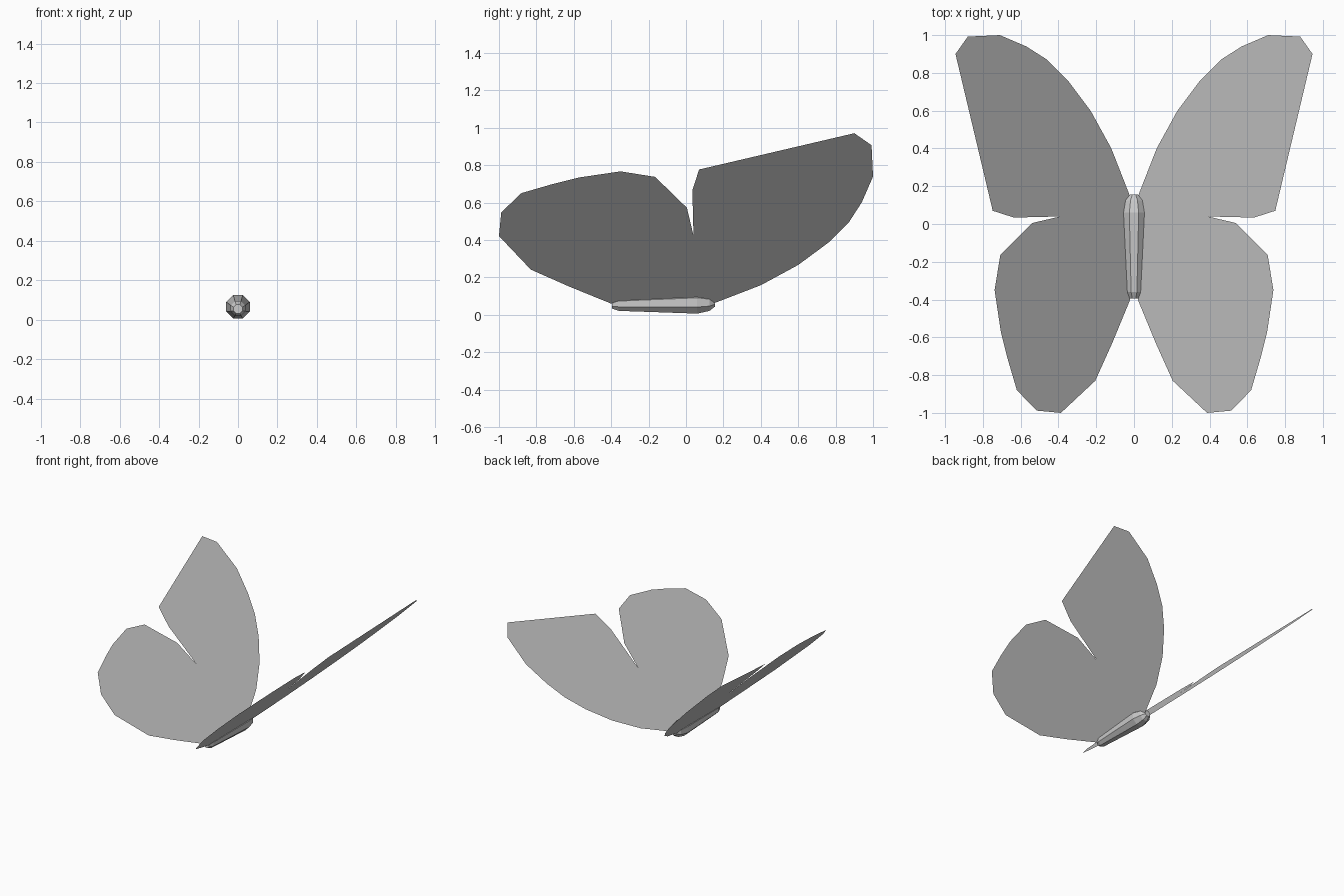
import bpy, bmesh, math

if "Cube" in bpy.data.objects:
    bpy.data.objects.remove(bpy.data.objects["Cube"])


def make_object(name, verts, faces):
    mesh = bpy.data.meshes.new(name)
    mesh.from_pydata(verts, [], faces)
    bm = bmesh.new()
    bm.from_mesh(mesh)
    bmesh.ops.recalc_face_normals(bm, faces=bm.faces)
    bm.to_mesh(mesh)
    bm.free()
    obj = bpy.data.objects.new(name, mesh)
    bpy.context.collection.objects.link(obj)
    return obj


# Wing outline seen from above: fore wing, notch, hind wing
outline = [
    (0.02, 0.14), (0.03, 0.17), (0.12, 0.40), (0.23, 0.60), (0.35, 0.76),
    (0.46, 0.87), (0.57, 0.94), (0.71, 1.0), (0.88, 0.992), (0.945, 0.90),
    (0.748, 0.07), (0.635, 0.034), (0.39, 0.04),
    (0.54, 0.005), (0.708, -0.165), (0.738, -0.35), (0.705, -0.57),
    (0.67, -0.71), (0.62, -0.88), (0.515, -0.988), (0.387, -1.0),
    (0.205, -0.83), (0.115, -0.63), (0.02, -0.40),
]

# Both wings: flat sheets raised at about 45 degrees
for side, name in ((1, "right_wing"), (-1, "left_wing")):
    pts = [(side * x, y, 0.04 + 0.985 * x) for x, y in outline]
    make_object(name, pts, [tuple(range(len(pts)))])

# Body: tapered eight-sided tube, (y, centre z, radius) per ring
rings = [(0.155, 0.066, 0.024), (0.125, 0.065, 0.048), (0.06, 0.066, 0.0645),
         (-0.36, 0.058, 0.040), (-0.395, 0.055, 0.024)]
N = 8
verts, faces = [], []
for y, z, r in rings:
    for i in range(N):
        a = math.tau * (i + 0.5) / N
        verts.append((r * math.cos(a), y, z + r * math.sin(a)))
for k in range(len(rings) - 1):
    for i in range(N):
        j = (i + 1) % N
        faces.append((k * N + i, k * N + j, (k + 1) * N + j, (k + 1) * N + i))
faces.append(tuple(range(N)))
faces.append(tuple(range((len(rings) - 1) * N, len(rings) * N)))
make_object("body", verts, faces)
